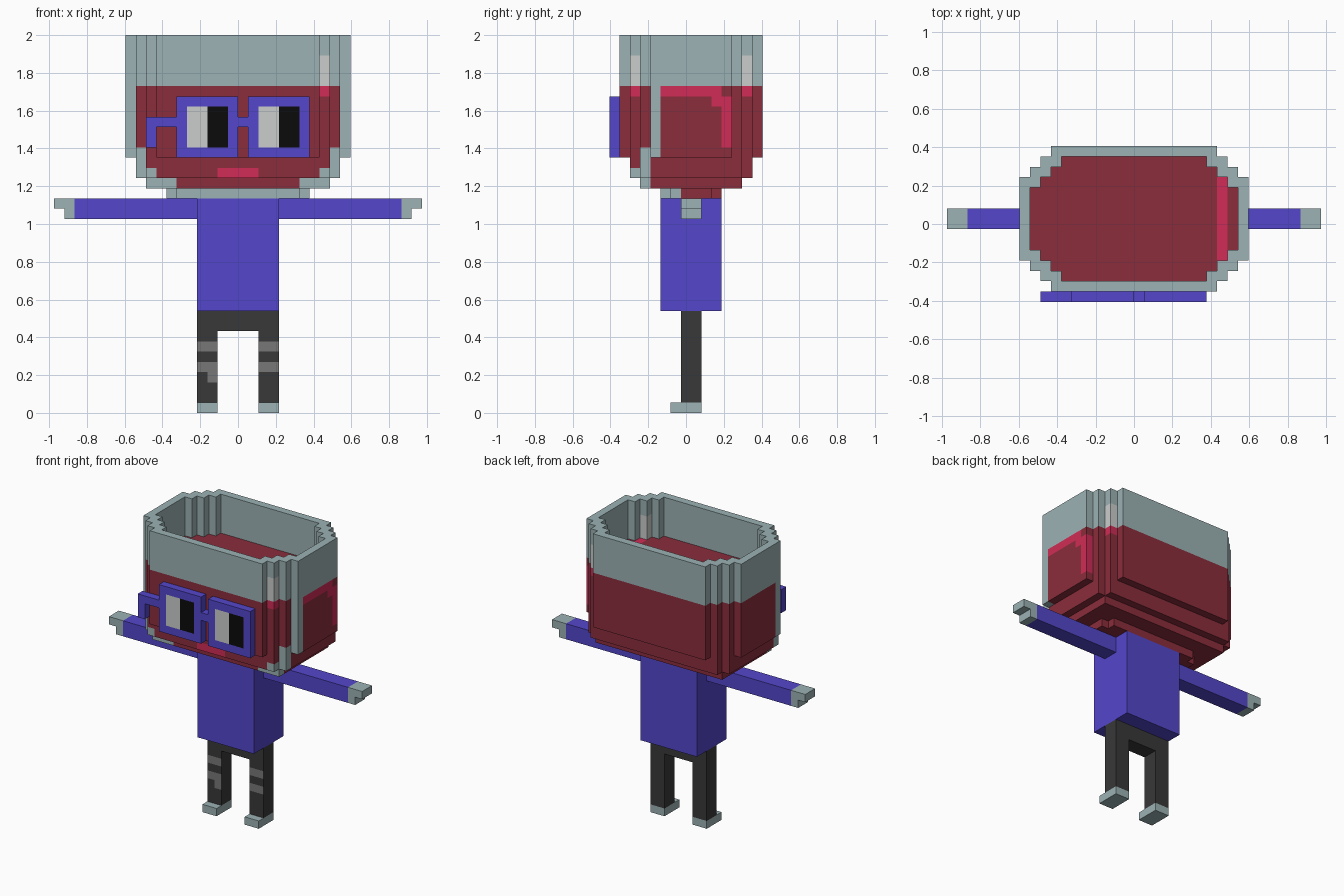
import bpy, bmesh

if "Cube" in bpy.data.objects:
    bpy.data.objects.remove(bpy.data.objects["Cube"])

U = 2 / 37  # one block; the whole figure is 37 blocks tall


def srgb(h):
    vals = [int(h[n:n + 2], 16) / 255 for n in (0, 2, 4)]
    return [v / 12.92 if v <= 0.04045 else ((v + 0.055) / 1.055) ** 2.4 for v in vals] + [1]


MATS = {}
for mat_name, code in {
    "pale_teal": "9cb2b4", "dark_red": "8a2d3c", "crimson": "d02c56", "violet_blue": "5446cb",
    "charcoal": "383838", "mid_grey": "777777", "light_grey": "cbcecd", "black": "0b0b0b",
}.items():
    m = bpy.data.materials.new(mat_name)
    m.diffuse_color = srgb(code)
    m.use_nodes = True
    m.node_tree.nodes["Principled BSDF"].inputs["Base Color"].default_value = m.diffuse_color
    MATS[mat_name] = m
ORDER = list(MATS)

# Face corners for each outward direction (cell corner offsets)
SIDES = {
    (1, 0, 0): [(1, 0, 0), (1, 1, 0), (1, 1, 1), (1, 0, 1)],
    (-1, 0, 0): [(0, 0, 0), (0, 0, 1), (0, 1, 1), (0, 1, 0)],
    (0, 1, 0): [(0, 1, 0), (0, 1, 1), (1, 1, 1), (1, 1, 0)],
    (0, -1, 0): [(0, 0, 0), (1, 0, 0), (1, 0, 1), (0, 0, 1)],
    (0, 0, 1): [(0, 0, 1), (1, 0, 1), (1, 1, 1), (0, 1, 1)],
    (0, 0, -1): [(0, 0, 0), (0, 1, 0), (1, 1, 0), (1, 0, 0)],
}


def block(x0, x1, y0, y1, z0, z1):
    """Set of grid cells; x and z are cell edges, y are inclusive cell centres."""
    return {(i, j, k) for i in range(x0, x1) for j in range(y0, y1 + 1) for k in range(z0, z1)}


def mirror(cells):
    return cells | {(-i - 1, j, k) for i, j, k in cells}


def skin(name, cells, colour):
    """Wrap the cells in their outer faces, colour by rule, merge flat areas."""
    bm = bmesh.new()
    verts = {}
    for i, j, k in cells:
        for d, corners in SIDES.items():
            if (i + d[0], j + d[1], k + d[2]) in cells:
                continue
            loop = []
            for a, b, c in corners:
                key = (i + a, j + b, k + c)
                if key not in verts:
                    verts[key] = bm.verts.new((key[0] * U, (key[1] - 0.5) * U, key[2] * U))
                loop.append(verts[key])
            face = bm.faces.new(loop)
            tone = colour if isinstance(colour, str) else colour(i, j, k, d)
            face.material_index = ORDER.index(tone)
    bmesh.ops.dissolve_limit(bm, angle_limit=0.01, verts=bm.verts[:], edges=bm.edges[:],
                             delimit={'MATERIAL', 'NORMAL'})
    bmesh.ops.triangulate(bm, faces=[f for f in bm.faces if len(f.verts) > 4])
    me = bpy.data.meshes.new(name)
    bm.to_mesh(me)
    bm.free()
    for n in ORDER:
        me.materials.append(MATS[n])
    ob = bpy.data.objects.new(name, me)
    bpy.context.collection.objects.link(ob)
    return ob


# Head: open jar with stepped corners, filled to z = 32
def in_head(i, j, k):
    a = max(i, -i - 1)             # distance from the middle, in cells
    b = abs(j - 0.5) + 0.5
    if k >= 25:
        hollow = k >= 32 and a <= 9 and b <= min(6, 12 - a)
        return a <= 10 and b <= min(7, 14 - a) and not hollow
    if k >= 23:
        return a <= 9 and b <= min(6, 14 - a)
    if k == 22:
        return a <= 8 and b <= 5
    return a <= 6 and b <= (3 if a <= 5 else 2)


def head_colour(i, j, k, d):
    a = max(i, -i - 1)
    # glass and its shine
    if k >= 32:
        return "light_grey" if i == 8 and k < 35 else "pale_teal"
    # shine on the liquid, right side only
    if i == 8 and k == 31:
        return "crimson"
    if i == 10 and ((k == 31 and -2 <= j <= 3) or (k == 30 and j == 3) or (j == 4 and 26 <= k <= 30)):
        return "crimson"
    # glass outline around the front
    if (a == 10 and j == -3) or (a == 9 and j == -4 and k <= 25) or (a == 8 and j == -5 and k == 23):
        return "pale_teal"
    if (k == 22 and a >= 6 and j == -4) or (k == 21 and j <= -1):
        return "pale_teal"
    # mouth
    if k == 23 and a <= 1 and j == -5:
        return "crimson"
    return "dark_red"


skin("jar_head", {c for c in block(-11, 11, -6, 7, 21, 37) if in_head(*c)}, head_colour)


# Glasses: two square frames, bridge and one bent side arm
def lens_colour(i, j, k, d):
    if d == (0, -1, 0) and 26 <= k < 30:
        for start in (-5, 2):
            if start <= i < start + 2:
                return "light_grey"
            if start + 2 <= i < start + 4:
                return "black"
    return "violet_blue"


glasses = block(-6, 0, -7, -7, 25, 31) | block(1, 7, -7, -7, 25, 31)
glasses |= block(-9, 1, -7, -7, 28, 29) | block(-9, -8, -7, -7, 26, 29)
skin("glasses", glasses, lens_colour)

# Torso, arms and hands
skin("torso", block(-4, 4, -2, 3, 10, 21), "violet_blue")
for side, label in ((1, "right"), (-1, "left")):
    def flip(cells):
        return cells if side == 1 else {(-i - 1, j, k) for i, j, k in cells}
    skin(label + "_sleeve", flip(block(4, 16, 0, 1, 19, 21)), "violet_blue")
    skin(label + "_hand", flip(block(16, 18, 0, 1, 20, 21) | block(16, 17, 0, 1, 19, 20)), "pale_teal")
    skin(label + "_foot", flip(block(2, 4, -1, 1, 0, 1)), "pale_teal")


# Trousers with stripes on the front of the legs
def leg_colour(i, j, k, d):
    if d == (0, -1, 0) and (k in (4, 6) or (k == 3 and i == -3)):
        return "mid_grey"
    return "charcoal"


skin("trousers", mirror(block(2, 4, 0, 1, 1, 10)) | block(-4, 4, 0, 1, 8, 10), leg_colour)
